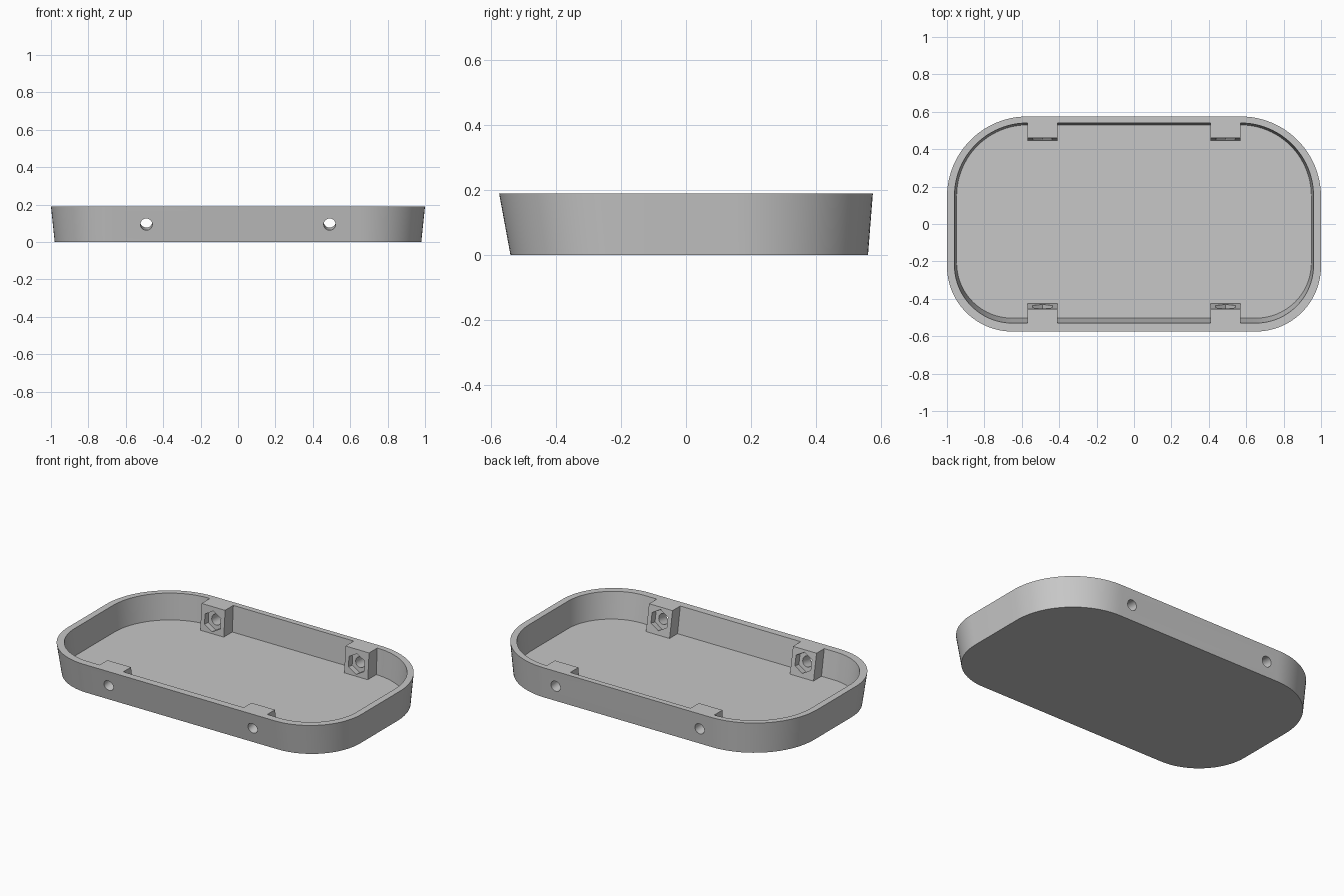
import bpy
import bmesh
from math import sin, cos, pi, atan2
from mathutils import Vector, Matrix

cube = bpy.data.objects.get("Cube")
if cube:
    bpy.data.objects.remove(cube, do_unlink=True)

grey = bpy.data.materials.new("plain grey")
grey.use_nodes = True
grey.diffuse_color = (0.57, 0.57, 0.57, 1)
grey.node_tree.nodes["Principled BSDF"].inputs["Base Color"].default_value = grey.diffuse_color

HEIGHT, FLOOR = 0.19, 0.03
HOLE_X, HOLE_Z = 0.49, 0.094
BOSS_HALF = 0.08


def make_object(name, bm):
    bmesh.ops.recalc_face_normals(bm, faces=bm.faces)
    mesh = bpy.data.meshes.new(name)
    bm.to_mesh(mesh)
    bm.free()
    mesh.materials.append(grey)
    obj = bpy.data.objects.new(name, mesh)
    bpy.context.collection.objects.link(obj)
    return obj


def outline(half_x, front, back, r_front, r_back, z, steps=24):
    """Rounded rectangle with different radii at front and back."""
    corners = [(1, back, r_back, 0), (-1, back, r_back, 1),
               (-1, front, r_front, 2), (1, front, r_front, 3)]
    points = []
    for side, y, r, quarter in corners:
        cx = side * (half_x - r)
        cy = y - r if quarter < 2 else y + r
        for i in range(steps + 1):
            a = (quarter + i / steps) * pi / 2
            points.append((cx + r * cos(a), cy + r * sin(a), z))
    return points


# Tray shell: underside, outer wall, rim, inner wall, floor
bm = bmesh.new()
rings = [[bm.verts.new(p) for p in outline(*spec)] for spec in (
    (0.98, -0.54, 0.56, 0.33, 0.41, 0),
    (1.0, -0.575, 0.575, 0.35, 0.43, HEIGHT),
    (0.96, -0.53, 0.54, 0.31, 0.39, HEIGHT),
    (0.948, -0.503, 0.53, 0.295, 0.38, FLOOR))]
for low, high in zip(rings, rings[1:]):
    for i in range(len(low)):
        j = (i + 1) % len(low)
        bm.faces.new((low[i], low[j], high[j], high[i]))
bm.faces.new(rings[0])
bm.faces.new(rings[-1])
tray = make_object("tray", bm)


def combine(tool, operation):
    """Apply a boolean to the tray and drop the helper."""
    tool.hide_render = True
    mod = tray.modifiers.new(tool.name, 'BOOLEAN')
    mod.operation = operation
    mod.solver = 'EXACT'
    mod.object = tool
    bpy.ops.object.modifier_apply(modifier=mod.name)
    bpy.data.objects.remove(tool, do_unlink=True)


def boss(x, outer, inner, slope):
    """Block leaning with the wall, flush with the rim."""
    bottom = FLOOR / 2
    shift = slope * (HEIGHT - bottom)
    profile = [(outer, HEIGHT), (inner, HEIGHT),
               (inner + shift, bottom), (outer + shift, bottom)]
    bm = bmesh.new()
    face = bm.faces.new([bm.verts.new((x - BOSS_HALF, y, z)) for y, z in profile])
    out = bmesh.ops.extrude_face_region(bm, geom=[face])
    moved = [v for v in out["geom"] if isinstance(v, bmesh.types.BMVert)]
    bmesh.ops.translate(bm, verts=moved, vec=(2 * BOSS_HALF, 0, 0))
    return make_object("boss", bm)


def bore(name, origin, direction, start, end, radius, sides):
    """Straight cutter along the wall normal."""
    bm = bmesh.new()
    turn = direction.to_track_quat('Z', 'Y').to_matrix().to_4x4()
    place = Matrix.Translation(origin + direction * (start + end) / 2)
    bmesh.ops.create_cone(bm, cap_ends=True, segments=sides, radius1=radius,
                          radius2=radius, depth=end - start, matrix=place @ turn)
    return make_object(name, bm)


bpy.context.view_layer.objects.active = tray
tray.select_set(True)

# Four bosses, each with a screw hole and a hexagonal nut pocket
walls = ((1, -0.575, -0.55, -0.455, 0.184),
         (-1, 0.575, 0.56, 0.46, -0.079))
for inward, wall, outer, inner, slope in walls:
    tilt = atan2(abs(slope), 1)
    direction = Vector((0, inward * cos(tilt), sin(tilt)))
    for side in (-1, 1):
        x = side * HOLE_X
        origin = Vector((x, wall + slope * (HEIGHT - HOLE_Z), HOLE_Z))
        combine(boss(x, outer, inner, slope), 'UNION')
        combine(bore("screw_hole", origin, direction, -0.05, 0.2, 0.032, 32), 'DIFFERENCE')
        combine(bore("nut_pocket", origin, direction, 0.078, 0.18, 0.062, 6), 'DIFFERENCE')

bpy.ops.object.shade_smooth_by_angle()
